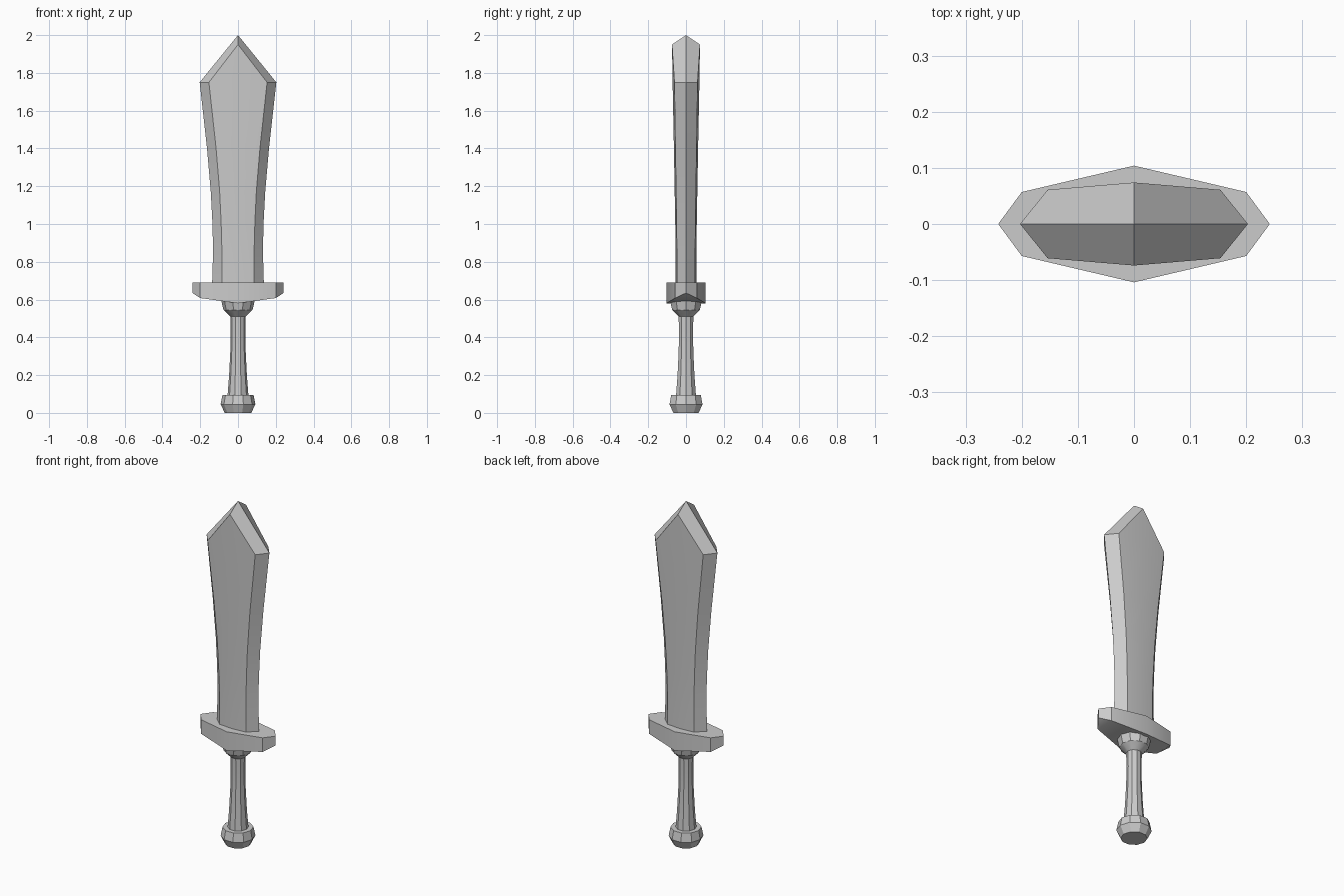
import bpy
import bmesh
from math import cos, sin, pi, radians

cube = bpy.data.objects.get("Cube")
if cube:
    bpy.data.objects.remove(cube)

steel = bpy.data.materials.new("light grey")
steel.use_nodes = True
GREY = (0.6, 0.6, 0.6, 1)
steel.diffuse_color = GREY
steel.node_tree.nodes["Principled BSDF"].inputs["Base Color"].default_value = GREY


def add_ring(bm, points):
    return [bm.verts.new(p) for p in points]


def bridge(bm, a, b):
    n = len(a)
    for i in range(n):
        j = (i + 1) % n
        bm.faces.new((a[i], a[j], b[j], b[i]))


def finish(bm, name):
    bmesh.ops.recalc_face_normals(bm, faces=bm.faces)
    mesh = bpy.data.meshes.new(name)
    bm.to_mesh(mesh)
    bm.free()
    mesh.materials.append(steel)
    ob = bpy.data.objects.new(name, mesh)
    bpy.context.collection.objects.link(ob)
    bpy.ops.object.select_all(action="DESELECT")
    ob.select_set(True)
    bpy.context.view_layer.objects.active = ob
    bpy.ops.object.shade_smooth_by_angle(angle=radians(30))
    return ob


# Handle: ten-sided turned pommel, flared grip and collar
profile = [(0.07, 0), (0.092, 0.045), (0.082, 0.095), (0.055, 0.095),
           (0.047, 0.2), (0.041, 0.32), (0.039, 0.42), (0.041, 0.51),
           (0.077, 0.545), (0.088, 0.592)]
SIDES = 10
bm = bmesh.new()
rings = [add_ring(bm, [(r * cos(2 * pi * i / SIDES), r * sin(2 * pi * i / SIDES), z)
                       for i in range(SIDES)]) for r, z in profile]
for a, b in zip(rings, rings[1:]):
    bridge(bm, a, b)
bm.faces.new(rings[0])
bm.faces.new(rings[-1])
finish(bm, "handle")

# Guard: flat-topped hexagon with an underside rising to the ends
outline = [(0.242, 0, 0.635), (0.2, 0.057, 0.608), (0, 0.104, 0.58),
           (-0.2, 0.057, 0.608), (-0.242, 0, 0.635), (-0.2, -0.057, 0.608),
           (0, -0.104, 0.58), (0.2, -0.057, 0.608)]
bm = bmesh.new()
low = add_ring(bm, outline)
high = add_ring(bm, [(x, y, 0.69) for x, y, z in outline])
bridge(bm, low, high)
bm.faces.new(high)
for ids in ((7, 0, 1), (7, 1, 2, 6), (6, 2, 3, 5), (5, 3, 4)):
    bm.faces.new([low[i] for i in ids])
finish(bm, "guard")

# Blade: waisted sections (height, edge x, bevel x, bevel y, ridge y)
sections = [(0.68, 0.137, 0.086, 0.048, 0.055), (0.85, 0.132, 0.085, 0.048, 0.055),
            (1.0, 0.135, 0.089, 0.05, 0.057), (1.17, 0.144, 0.097, 0.052, 0.06),
            (1.4, 0.164, 0.116, 0.056, 0.064), (1.75, 0.203, 0.154, 0.061, 0.071)]
bm = bmesh.new()
rings = [add_ring(bm, [(e, 0, z), (b, by, z), (0, ry, z), (-b, by, z),
                       (-e, 0, z), (-b, -by, z), (0, -ry, z), (b, -by, z)])
         for z, e, b, by, ry in sections]
for a, b in zip(rings, rings[1:]):
    bridge(bm, a, b)
bm.faces.new(rings[0])

# Pointed tip: flat faces carried up to the ridge, bevels meeting at the point
top = rings[-1]
tip = bm.verts.new((0, 0, 2))
for middle, y in ((2, 0.074), (6, -0.074)):
    peak = bm.verts.new((0, y, 1.95))
    for step in (-1, 1):
        bevel, edge = top[middle + step], top[(middle + 2 * step) % 8]
        bm.faces.new((top[middle], bevel, peak))
        bm.faces.new((bevel, edge, tip, peak))
finish(bm, "blade")
